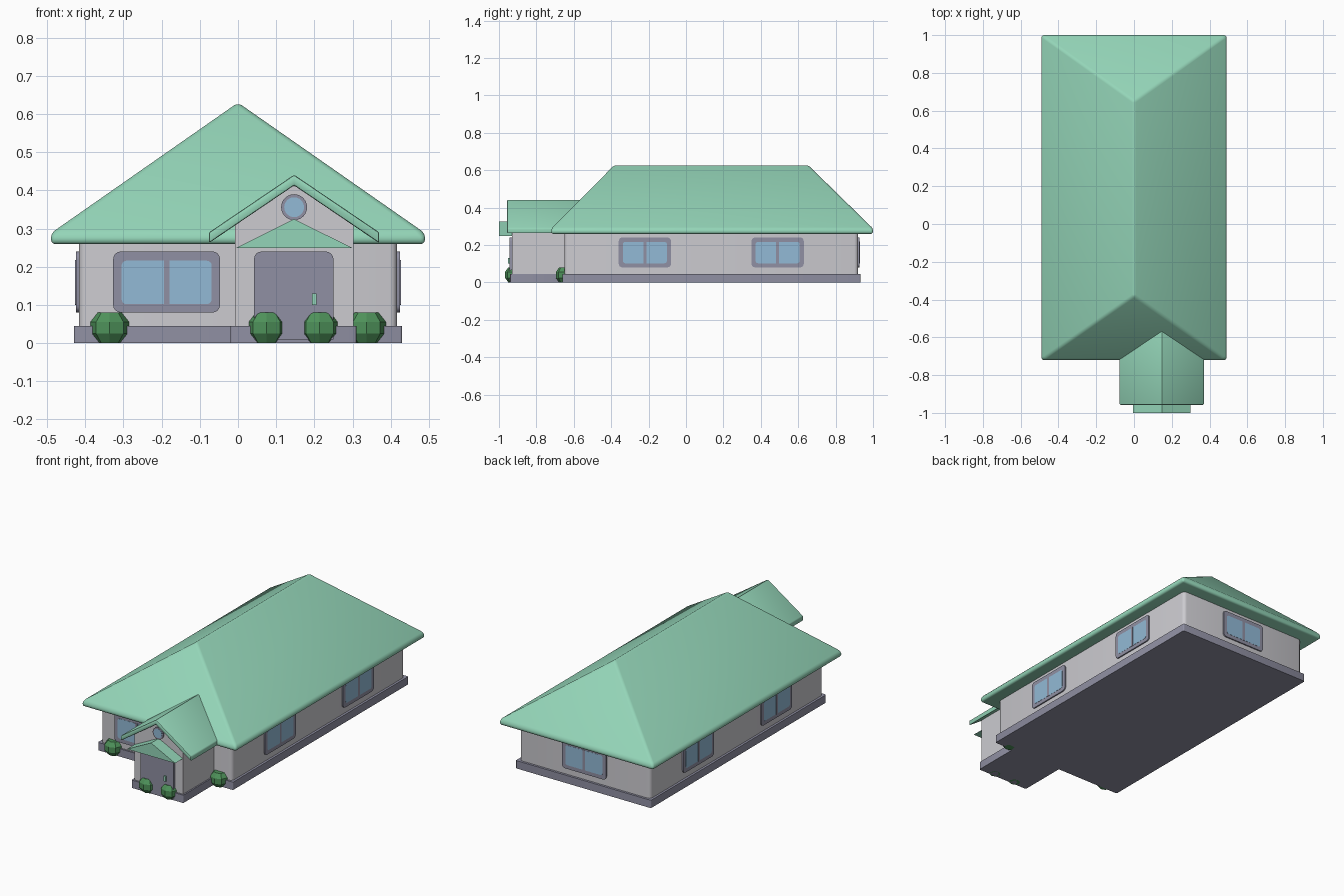
import bpy, bmesh, math
from mathutils import Vector

if "Cube" in bpy.data.objects:
    bpy.data.objects.remove(bpy.data.objects["Cube"])


def material(name, rgb):
    m = bpy.data.materials.new(name)
    lin = [(c / 255 / 12.92) if c < 11 else ((c / 255 + 0.055) / 1.055) ** 2.4 for c in rgb]
    m.diffuse_color = (*lin, 1)
    m.use_nodes = True
    m.node_tree.nodes["Principled BSDF"].inputs["Base Color"].default_value = m.diffuse_color
    return m


GREEN = material("roof green", (148, 213, 184))
WALL = material("wall grey", (204, 203, 208))
TRIM = material("trim slate", (144, 144, 163))
GLASS = material("glass blue", (146, 186, 214))
LEAF = material("leaf green", (78, 146, 90))


def finish(name, bm, mat, smooth=True):
    bmesh.ops.recalc_face_normals(bm, faces=bm.faces)
    me = bpy.data.meshes.new(name)
    bm.to_mesh(me)
    bm.free()
    me.materials.append(mat)
    ob = bpy.data.objects.new(name, me)
    bpy.context.collection.objects.link(ob)
    if smooth:
        bpy.ops.object.select_all(action='DESELECT')
        ob.select_set(True)
        bpy.context.view_layer.objects.active = ob
        bpy.ops.object.shade_smooth_by_angle(angle=math.radians(32))
    return ob


def prism(name, pts, origin, u, normal, depth, mat, bevel=0.0):
    """Extrude a (u, z) outline by depth along normal, starting at origin."""
    u, n, o = Vector(u), Vector(normal), Vector(origin)
    bm = bmesh.new()
    face = bm.faces.new([bm.verts.new(o + u * a + Vector((0, 0, b))) for a, b in pts])
    ext = bmesh.ops.extrude_face_region(bm, geom=[face])
    bmesh.ops.translate(bm, vec=n * depth,
                        verts=[v for v in ext['geom'] if isinstance(v, bmesh.types.BMVert)])
    if bevel:
        bmesh.ops.bevel(bm, geom=bm.edges[:], offset=bevel, segments=2, profile=0.5, affect='EDGES')
    return finish(name, bm, mat)


def block(name, x0, x1, y0, y1, z0, z1, mat, corner=0.0):
    """Box with optional rounding of its upright corners."""
    bm = bmesh.new()
    bmesh.ops.create_cube(bm, size=1)
    for v in bm.verts:
        v.co = ((x0 + x1) / 2 + v.co.x * (x1 - x0),
                (y0 + y1) / 2 + v.co.y * (y1 - y0),
                (z0 + z1) / 2 + v.co.z * (z1 - z0))
    if corner:
        up = [e for e in bm.edges if abs(e.verts[0].co.z - e.verts[1].co.z) > 1e-4]
        bmesh.ops.bevel(bm, geom=up, offset=corner, segments=3, profile=0.5, affect='EDGES')
    return finish(name, bm, mat)


def rounded(w, z0, z1, r, round_bottom=True):
    """Rounded rectangle outline centred on u = 0."""
    pts = []
    for cx, cz, start in ((w/2 - r, z1 - r, 0), (-w/2 + r, z1 - r, 90),
                          (-w/2 + r, z0 + r, 180), (w/2 - r, z0 + r, 270)):
        if start >= 180 and not round_bottom:
            pts.append((-w/2 if start == 180 else w/2, z0))
            continue
        for k in range(5):
            a = math.radians(start + k * 22.5)
            pts.append((cx + r * math.cos(a), cz + r * math.sin(a)))
    return pts


def circle(r, z, n=24):
    return [(r * math.cos(2 * math.pi * k / n), z + r * math.sin(2 * math.pi * k / n)) for k in range(n)]


def window(name, origin, u, n):
    prism(name + "_frame", rounded(0.28, 0.08, 0.24, 0.02), origin, u, n, 0.007, TRIM)
    prism(name + "_pane", rounded(0.236, 0.102, 0.216, 0.013), origin, u, n, 0.008, GLASS)
    prism(name + "_mullion", rounded(0.015, 0.1, 0.218, 0.002), origin, u, n, 0.0095, TRIM)


# Walls and plinth
block("main_walls", -0.417, 0.417, -0.65, 0.92, 0.01, 0.27, WALL, 0.02)
block("main_plinth", -0.43, 0.43, -0.66, 0.933, 0, 0.045, TRIM, 0.006)
block("bay_plinth", -0.02, 0.31, -0.94, -0.65, 0, 0.045, TRIM, 0.006)

# Gabled entrance bay
PX = 0.147
prism("bay_walls", [(-0.155, 0.01), (0.155, 0.01), (0.155, 0.315), (0, 0.42), (-0.155, 0.315)],
      (PX, -0.93, 0), (1, 0, 0), (0, 1, 0), 0.36, WALL)
prism("bay_roof", [(-0.223, 0.262), (-0.223, 0.29), (0, 0.441), (0.223, 0.29), (0.223, 0.262), (0, 0.413)],
      (PX, -0.957, 0), (1, 0, 0), (0, 1, 0), 0.415, GREEN, 0.005)
prism("porch_canopy", [(-0.153, 0.249), (0.153, 0.249), (0, 0.325)],
      (PX, -1.0, 0), (1, 0, 0), (0, 1, 0), 0.075, GREEN)

# Hipped main roof with rounded eaves
bm = bmesh.new()
rect = ((-0.49, -0.72), (0.49, -0.72), (0.49, 1.0), (-0.49, 1.0))
low = [bm.verts.new((x, y, 0.259)) for x, y in rect]
top = [bm.verts.new((x, y, 0.288)) for x, y in rect]
ra, rb = bm.verts.new((0, -0.38, 0.63)), bm.verts.new((0, 0.65, 0.63))
bm.faces.new(low)
for i in range(4):
    j = (i + 1) % 4
    bm.faces.new((low[i], low[j], top[j], top[i]))
for f in ((top[0], top[1], ra), (top[1], top[2], rb, ra), (top[2], top[3], rb), (top[3], top[0], ra, rb)):
    bm.faces.new(f)
bmesh.ops.bevel(bm, geom=bm.edges[:], offset=0.012, segments=3, profile=0.5, affect='EDGES')
finish("main_roof", bm, GREEN)

# Windows on all four sides
window("front_window", (-0.187, -0.65, 0), (1, 0, 0), (0, -1, 0))
window("back_window", (0, 0.92, 0), (1, 0, 0), (0, 1, 0))
for side, label in ((1, "right"), (-1, "left")):
    for y, pos in ((-0.22, "front"), (0.49, "rear")):
        window(f"{label}_{pos}_window", (side * 0.417, y, 0), (0, 1, 0), (side, 0, 0))

# Round gable window
prism("round_window_frame", circle(0.034, 0.356), (PX, -0.93, 0), (1, 0, 0), (0, -1, 0), 0.007, TRIM)
prism("round_window_pane", circle(0.026, 0.356), (PX, -0.93, 0), (1, 0, 0), (0, -1, 0), 0.009, GLASS)

# Door, handle and step
prism("door", rounded(0.208, 0.01, 0.24, 0.02, False), (0.146, -0.93, 0), (1, 0, 0), (0, -1, 0), 0.014, TRIM)
block("door_handle", 0.194, 0.206, -0.953, -0.94, 0.1, 0.13, GREEN)

# Faceted bushes
for i, (x, y) in enumerate(((-0.336, -0.65), (0.075, -0.922), (0.214, -0.922), (0.337, -0.65))):
    bm = bmesh.new()
    bmesh.ops.create_uvsphere(bm, u_segments=8, v_segments=5, radius=1)
    for v in bm.verts:
        v.co.z = max(-0.8, min(0.8, v.co.z))
        v.co = (x + v.co.x * 0.053, y + v.co.y * 0.048, 0.04 + v.co.z * 0.05)
    finish(f"bush_{i + 1}", bm, LEAF, smooth=False)
